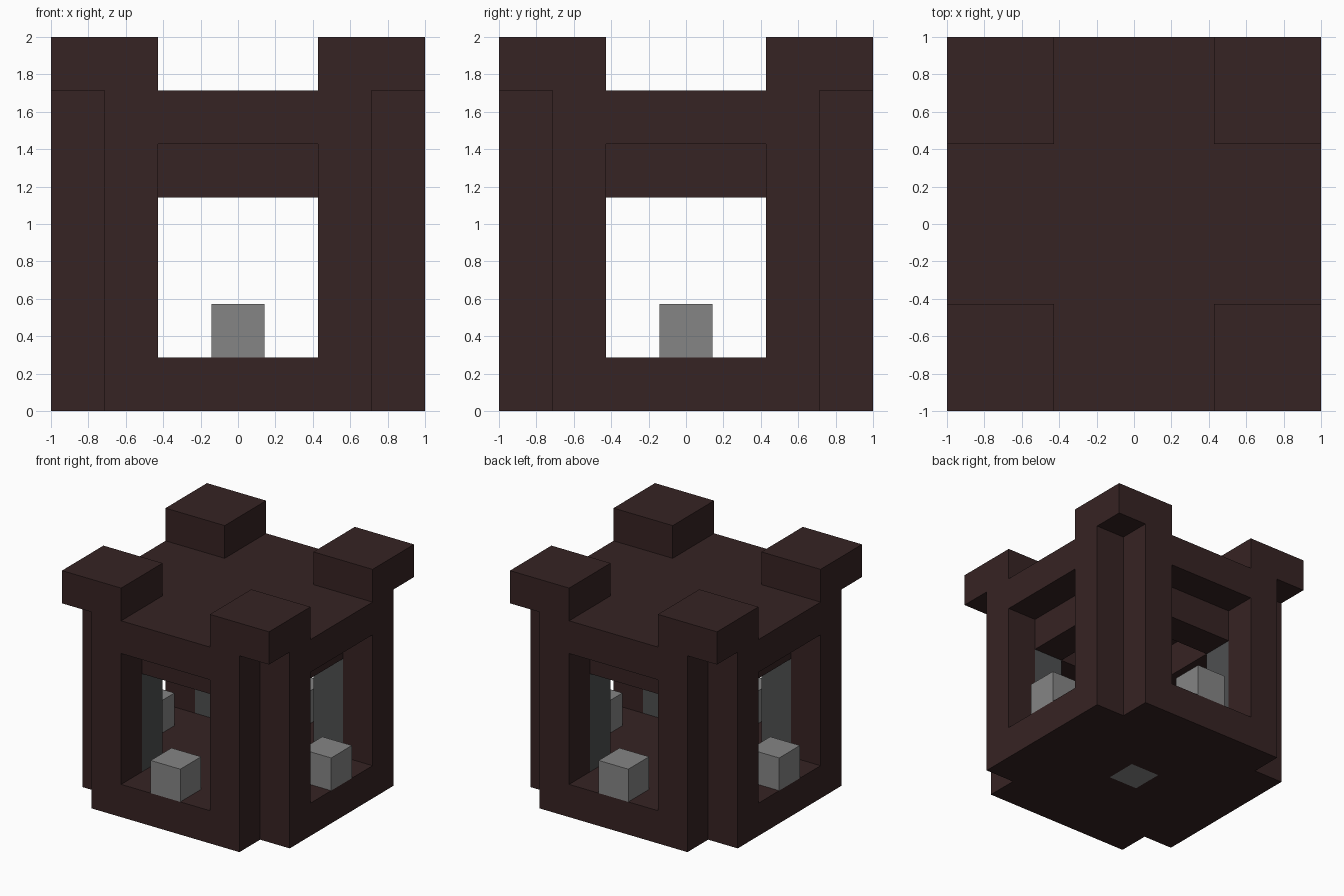
import bpy
import bmesh

cube = bpy.data.objects.get("Cube")
if cube:
    bpy.data.objects.remove(cube, do_unlink=True)

N = 7            # cells along each side
CELL = 2 / N     # size of one cell


def material(name, color):
    mat = bpy.data.materials.new(name)
    mat.use_nodes = True
    mat.diffuse_color = color
    bsdf = next(n for n in mat.node_tree.nodes if n.type == 'BSDF_PRINCIPLED')
    bsdf.inputs["Base Color"].default_value = color
    return mat


dark_brown = material("dark brown", (0.037, 0.0168, 0.0168, 1))
light_grey = material("light grey", (0.235, 0.235, 0.235, 1))
dark_grey = material("dark grey", (0.076, 0.079, 0.082, 1))


def layer(name, keep, bottom, top, mat):
    """Solid made of the plan cells where keep(near, far) holds, where near
    and far are the smaller and larger cell distances from the centre."""
    bm = bmesh.new()
    bmesh.ops.create_grid(bm, x_segments=N, y_segments=N, size=1)
    unwanted = []
    for face in bm.faces:
        c = face.calc_center_median()
        near, far = sorted((round(abs(c.x) / CELL), round(abs(c.y) / CELL)))
        if not keep(near, far):
            unwanted.append(face)
    bmesh.ops.delete(bm, geom=unwanted, context='FACES')
    mesh = bpy.data.meshes.new(name)
    bm.to_mesh(mesh)
    bm.free()
    mesh.materials.append(mat)
    obj = bpy.data.objects.new(name, mesh)
    bpy.context.collection.objects.link(obj)
    obj.location.z = top * CELL
    solid = obj.modifiers.new("thickness", 'SOLIDIFY')
    solid.thickness = (top - bottom) * CELL
    solid.offset = -1
    return obj


# Floor with notched corners and a grey block set in its middle
layer("floor", lambda n, f: n < 3 and f > 0, 0, 1, dark_brown)
layer("floor_centre_block", lambda n, f: f == 0, 0, 1, light_grey)

# Outer posts beside the openings, and inner corner pillars
layer("wall_posts", lambda n, f: (n, f) == (2, 3), 1, 5, dark_brown)
layer("inner_pillars", lambda n, f: (n, f) == (2, 2), 1, 4, dark_grey)

# Small blocks on the sill of each opening
layer("sill_blocks", lambda n, f: (n, f) == (0, 3), 1, 2, light_grey)

# Inner beam ring, roof slab and overhanging corner caps
layer("beam_ring", lambda n, f: f == 2, 4, 5, dark_brown)
layer("roof_slab", lambda n, f: n < 3, 5, 6, dark_brown)
layer("corner_caps", lambda n, f: n >= 2, 6, 7, dark_brown)
